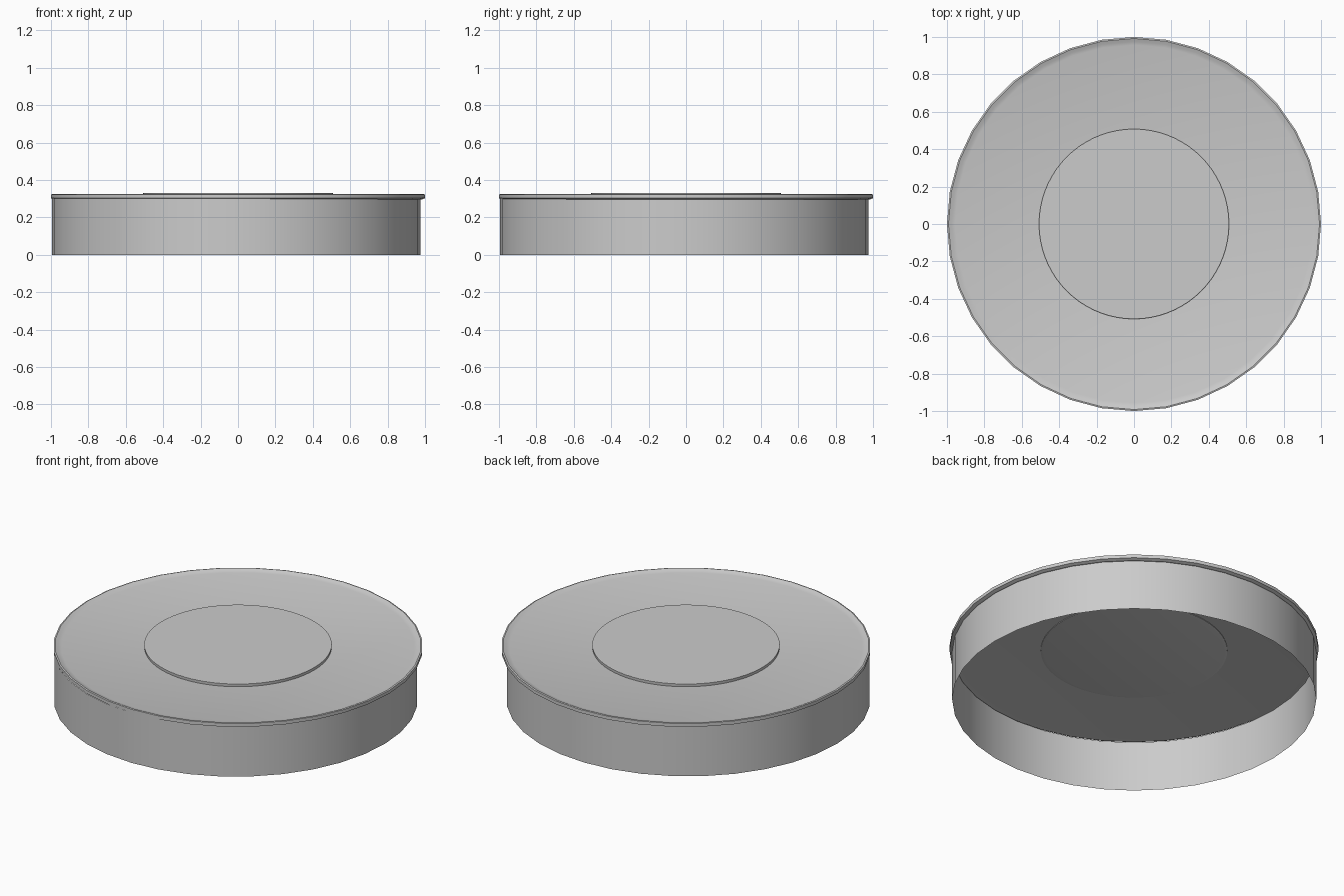
import bpy, bmesh, math

cube = bpy.data.objects.get("Cube")
if cube:
    bpy.data.objects.remove(cube, do_unlink=True)

grey = bpy.data.materials.new("plain_grey")
grey.use_nodes = True
colour = (0.6, 0.6, 0.6, 1)
grey.diffuse_color = colour
grey.node_tree.nodes["Principled BSDF"].inputs["Base Color"].default_value = colour


def lathe(name, profile, sides=36, centre=(0, 0), cap=True):
    """Turn a profile of (radius, height) around z; cap closes both ends."""
    bm = bmesh.new()
    rings = []
    for r, z in profile:
        rings.append([bm.verts.new((r * math.cos(math.tau * i / sides),
                                    r * math.sin(math.tau * i / sides), z))
                      for i in range(sides)])
    for a, b in zip(rings, rings[1:]):
        for i in range(sides):
            j = (i + 1) % sides
            bm.faces.new((a[i], a[j], b[j], b[i]))
    if cap:
        bm.faces.new(rings[0][::-1])
        bm.faces.new(rings[-1])
    mesh = bpy.data.meshes.new(name)
    bm.to_mesh(mesh)
    bm.free()
    obj = bpy.data.objects.new(name, mesh)
    obj.location = (*centre, 0)
    bpy.context.collection.objects.link(obj)
    mesh.materials.append(grey)
    bpy.ops.object.select_all(action="DESELECT")
    obj.select_set(True)
    bpy.context.view_layer.objects.active = obj
    bpy.ops.object.shade_smooth_by_angle(angle=math.radians(25))
    return obj


# Lid plate with a raised outer lip
lathe("lid_plate", [(0.96, 0.3), (0.985, 0.297), (1, 0.303), (1, 0.323),
                    (0.992, 0.325), (0.975, 0.318), (0.957, 0.313)])

# Round centre panel, slightly proud of the plate on both faces
lathe("centre_panel", [(0.49, 0.294), (0.505, 0.297), (0.508, 0.33),
                       (0.505, 0.332)], sides=72)

# Thin skirt, open below
lathe("skirt", [(0.986, 0), (0.986, 0.3)], centre=(-0.009, -0.009), cap=False)
